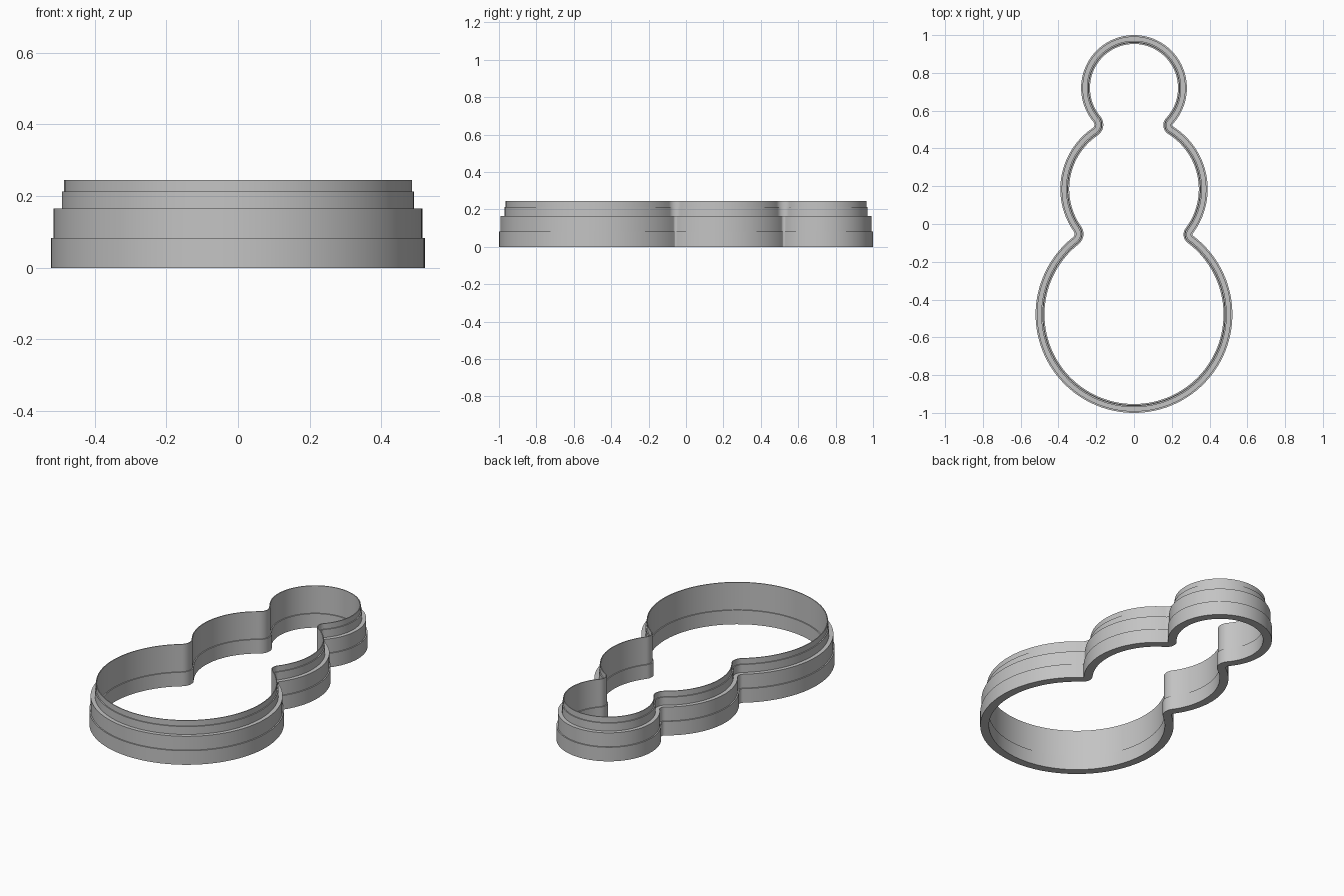
import bpy, bmesh
from math import atan2, cos, sin, sqrt, pi, tau

cube = bpy.data.objects.get("Cube")
if cube:
    bpy.data.objects.remove(cube)

# Three stacked discs of the outline: (centre y, radius), bottom to top
DISCS = [(-0.479, 0.521), (0.185, 0.39), (0.72, 0.28)]
# Wall cross-section: (inset from the outline, height)
SECTION = [(0, 0), (0, 0.083), (0.007, 0.083), (0.007, 0.165),
           (0.03, 0.165), (0.03, 0.212), (0.036, 0.212), (0.036, 0.245),
           (0.041, 0.245), (0.041, 0.083), (0.047, 0.083), (0.047, 0)]


def arc(cx, cy, radius, start, end, steps):
    angles = [start + (end - start) * i / steps for i in range(steps + 1)]
    return [(cx + radius * cos(a), cy + radius * sin(a)) for a in angles]


def half_outline(inset, fillet):
    """Right half of the outline, bottom to top, with rounded necks."""
    points, start = [], -pi / 2
    for (ya, ra), (yb, rb) in zip(DISCS, DISCS[1:]):
        gap, da, db = yb - ya, ra + fillet, rb + fillet
        rise = (gap * gap + da * da - db * db) / (2 * gap)
        fx, fy = sqrt(da * da - rise * rise), ya + rise
        points += arc(0, ya, ra - inset, start, atan2(fy - ya, fx), 44)
        neck = arc(fx, fy, fillet + inset, atan2(ya - fy, -fx) % tau,
                   atan2(yb - fy, -fx) % tau, 12)
        points += neck[1:-1]
        start = atan2(fy - yb, fx)
    y, r = DISCS[-1]
    return points + arc(0, y, r - inset, start, pi / 2, 44)


def outline(inset):
    right = half_outline(inset, 0.008)
    left = [(-x, y) for x, y in half_outline(inset, 0.022)]
    return right + left[-2:0:-1]


# Cutter wall: sweep the stepped section around the outline
bm = bmesh.new()
rings = [[bm.verts.new((x, y, z)) for x, y in outline(inset)]
         for inset, z in SECTION]
for k, ring in enumerate(rings):
    following = rings[(k + 1) % len(rings)]
    for i in range(len(ring)):
        j = (i + 1) % len(ring)
        bm.faces.new((ring[i], ring[j], following[j], following[i]))
bmesh.ops.recalc_face_normals(bm, faces=bm.faces)
mesh = bpy.data.meshes.new("cutter_wall")
bm.to_mesh(mesh)
bm.free()
wall = bpy.data.objects.new("cutter_wall", mesh)
bpy.context.collection.objects.link(wall)

# Plain grey plastic
grey = bpy.data.materials.new("light_grey")
grey.use_nodes = True
colour = (0.55, 0.55, 0.55, 1)
grey.diffuse_color = colour
grey.node_tree.nodes["Principled BSDF"].inputs["Base Color"].default_value = colour
mesh.materials.append(grey)

# Smooth walls with crisp steps
bpy.ops.object.select_all(action="DESELECT")
wall.select_set(True)
bpy.context.view_layer.objects.active = wall
bpy.ops.object.shade_smooth_by_angle(angle=pi / 6)
